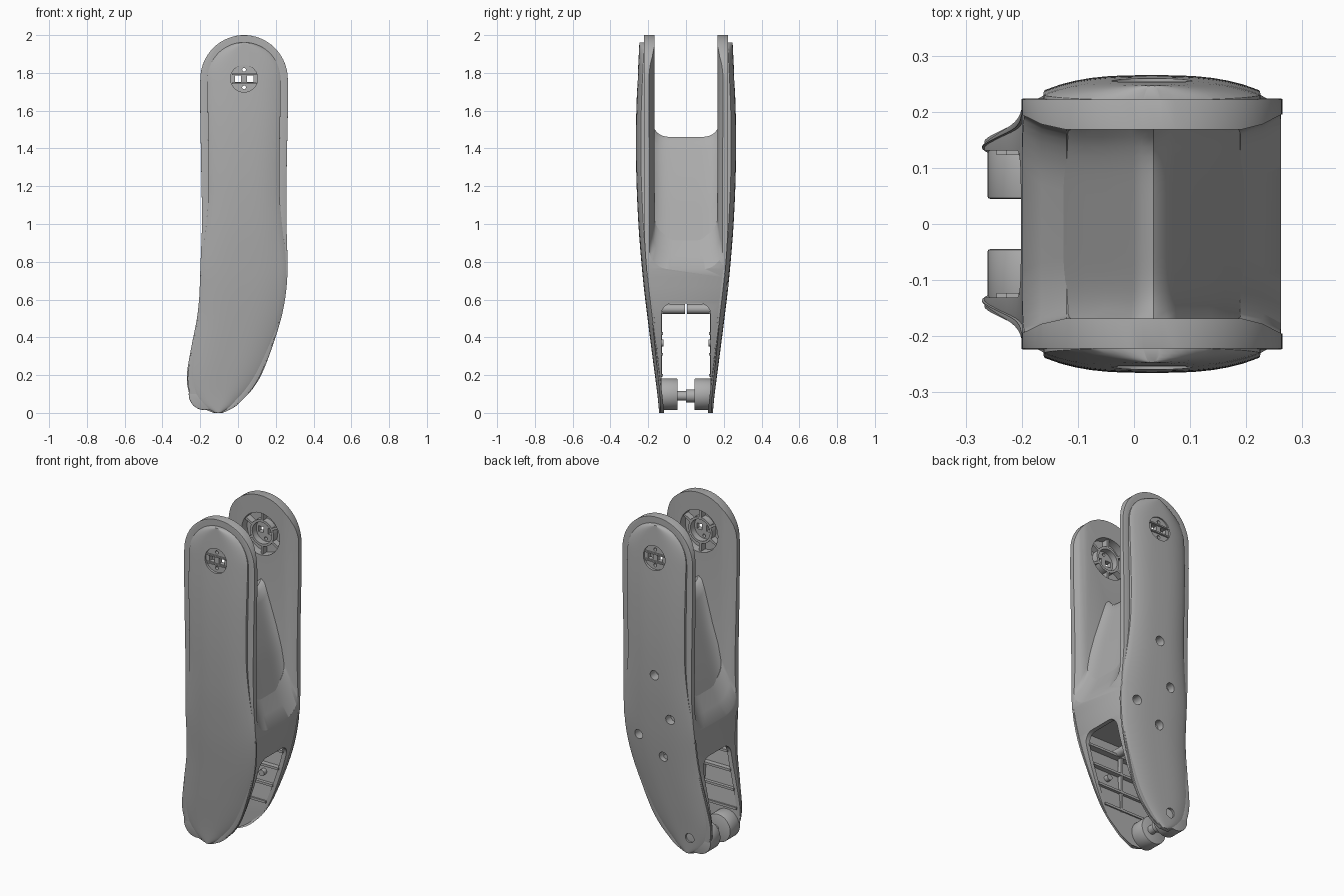
import bpy, bmesh, math
from mathutils import Matrix, Vector

if "Cube" in bpy.data.objects:
    bpy.data.objects.remove(bpy.data.objects["Cube"])

grey = bpy.data.materials.new("plain grey")
grey.use_nodes = True
grey.diffuse_color = (0.42, 0.42, 0.42, 1)
grey.node_tree.nodes["Principled BSDF"].inputs["Base Color"].default_value = (0.42, 0.42, 0.42, 1)

HUB_X, HUB_Z, TOP_R = 0.032, 1.765, 0.235
LEFT = [(0, -.13), (.03, -.20), (.07, -.24), (.12, -.263), (.2, -.27), (.35, -.245),
        (.5, -.215), (.62, -.203), (.75, -.2), (1, -.191), (1.3, -.195), (1.6, -.2), (HUB_Z, -.2)]
RIGHT = [(0, -.08), (.03, -.02), (.07, .025), (.12, .072), (.2, .122), (.35, .18),
         (.5, .226), (.62, .25), (.75, .262), (1, .257), (1.3, .258), (1.6, .264), (HUB_Z, .264)]
CORE_Y = [(0, .135), (.1, .14), (.3, .16), (.6, .19), (.75, .208), (1, .222), (2, .222)]
PANEL_Y = [(0, .142), (.1, .152), (.3, .178), (.6, .216), (.75, .232), (1, .252),
           (1.3, .264), (1.6, .263), (2, .245)]
STEP = [(0, 0), (.74, 0), (.95, .02), (1.2, .038), (2, .038)]


def curve(table, z):
    """Smooth interpolation through a short table."""
    n = len(table)
    i = 0
    while i < n - 2 and z > table[i + 1][0]:
        i += 1

    def slope(k):
        a, b = table[max(k - 1, 0)], table[min(k + 1, n - 1)]
        return (b[1] - a[1]) / (b[0] - a[0])
    (z0, v0), (z1, v1) = table[i], table[i + 1]
    h = z1 - z0
    t = min(max((z - z0) / h, 0), 1)
    return (v0 * (1 + 2 * t) * (1 - t) ** 2 + v1 * t * t * (3 - 2 * t)
            + h * (slope(i) * t * (1 - t) ** 2 + slope(i + 1) * t * t * (t - 1)))


def edges_at(z, inset):
    if z <= HUB_Z:
        return curve(LEFT, z) + inset, curve(RIGHT, z) - inset
    rise = min((z - HUB_Z) / (TOP_R - inset), 1)
    half = (.232 - inset) * math.sqrt(1 - rise * rise)
    return HUB_X - half, HUB_X + half


def make(name, bm):
    bmesh.ops.recalc_face_normals(bm, faces=bm.faces)
    mesh = bpy.data.meshes.new(name)
    bm.to_mesh(mesh)
    bm.free()
    obj = bpy.data.objects.new(name, mesh)
    bpy.context.collection.objects.link(obj)
    mesh.materials.append(grey)
    return obj


def loft(name, rings):
    """Closed solid through equal rings of points."""
    bm = bmesh.new()
    rows = [[bm.verts.new(p) for p in r] for r in rings]
    n = len(rows[0])
    for a, b in zip(rows, rows[1:]):
        for k in range(n):
            bm.faces.new((a[k], a[(k + 1) % n], b[(k + 1) % n], b[k]))
    bm.faces.new(rows[0])
    bm.faces.new(rows[-1])
    return make(name, bm)


def slab(name, z0, z1, inset, y_in, y_out, dome, side=1, rows=64, cols=14):
    """Outline-shaped slab with a domed outer face."""
    rings = []
    for j in range(rows + 1):
        t = .012 + .976 * j / rows
        z = z0 + (z1 - z0) * (1 - math.cos(math.pi * t)) / 2
        l, r = edges_at(z, inset(z))
        us = [2 * k / cols - 1 for k in range(cols + 1)]
        xs = [(l + r) / 2 + u * (r - l) / 2 for u in us]
        ring = [(x, side * (y_out(z) - dome * abs(u) ** 3), z) for x, u in zip(xs, us)]
        ring += [(x, side * y_in(z), z) for x in reversed(xs)]
        rings.append(ring)
    return loft(name, rings)


def cylinder(name, x, z, radius, y0, y1, caps=True, seg=32):
    bm = bmesh.new()
    m = Matrix.Translation((x, (y0 + y1) / 2, z)) @ Matrix.Rotation(math.pi / 2, 4, 'X')
    bmesh.ops.create_cone(bm, cap_ends=caps, segments=seg, radius1=radius, radius2=radius,
                          depth=abs(y1 - y0), matrix=m)
    return make(name, bm)


def box(name, center, size, turn=0):
    bm = bmesh.new()
    m = Matrix.Translation(center) @ Matrix.Rotation(turn, 4, 'Y') @ Matrix.Diagonal(Vector(size)).to_4x4()
    bmesh.ops.create_cube(bm, size=1, matrix=m)
    return make(name, bm)


def finish(obj, cutters=(), bevel=0):
    if bevel:
        m = obj.modifiers.new("bevel", 'BEVEL')
        m.width, m.segments, m.limit_method, m.angle_limit = bevel, 2, 'ANGLE', math.radians(50)
    for c in cutters:
        m = obj.modifiers.new("cut", 'BOOLEAN')
        m.operation, m.solver, m.object = 'DIFFERENCE', 'EXACT', c
    dg = bpy.context.evaluated_depsgraph_get()
    mesh = bpy.data.meshes.new_from_object(obj.evaluated_get(dg))
    obj.modifiers.clear()
    obj.data = mesh


def arch(x, w, bottom, top, r, flip=1):
    """U-shaped section in the y-z plane."""
    pts = [(x, -w, top)]
    for k in range(9):
        a = math.pi + k * math.pi / 16
        pts.append((x, -w + r + r * math.cos(a), bottom + flip * (r + r * math.sin(a))))
    return pts + [(p[0], -p[1], p[2]) for p in reversed(pts)]


# Cutters: upper saddle slot, lower arch, inner pocket
saddle = [(-.3, .2, .74), (-.2, .195, .76), (-.165, .178, .83), (-.12, .168, .93),
          (.19, .168, .93), (.23, .178, .83), (.262, .195, .76), (.36, .2, .74)]
slot = loft("upper_slot_cutter", [arch(x, w, b, 2.2, .11) for x, w, b in saddle])
opening = loft("lower_slot_cutter", [arch(x, .131, .58, -.2, .06, -1) for x in (-.4, .4)])
pocket_y = lambda z: curve(CORE_Y, z) - .02
pocket = slab("pocket_cutter", .19, .62, lambda z: .03, lambda z: -pocket_y(z), pocket_y, 0)
cutters = [slot, opening, pocket]

# Cutters: hub recesses and windows, on both sides
hub_cuts = []
for s in (-1, 1):
    hub_cuts.append(cylinder("hub_recess_cutter", HUB_X, HUB_Z + .005, .125, s * .15, s * .218))
    hub_cuts.append(cylinder("hub_cap_cutter", HUB_X, HUB_Z + .005, .072, s * .245, s * .3))
    for d in (-1, 1):
        hub_cuts.append(cylinder("hub_pin_cutter", HUB_X, HUB_Z + .005 + d * .047, .01, s * .21, s * .3, seg=12))
        hub_cuts.append(box("hub_window_cutter", (HUB_X + d * .032, s * .23, HUB_Z + .005), (.034, .2, .034)))

# Cutters: screw holes on the back plate only
screws = [(.03, 1.07, .2), (-.06, .82, .19), (.16, .67, .16), (0, .575, .17), (-.13, .1, .12)]
screw_cuts = [cylinder("screw_cutter", x, z, .028, y, .32, seg=24) for x, z, y in screws]

# Core: two rims joined through the middle
core_y = lambda z: curve(CORE_Y, z)
core = slab("core_frame", 0, 2, lambda z: .004 if z < .75 else 0, lambda z: -core_y(z), core_y, 0)
finish(core, cutters + hub_cuts + screw_cuts, .014)

# Raised outer panels
for s, label in ((-1, "front"), (1, "back")):
    panel = slab(label + "_panel", 0, 1.962, lambda z: curve(STEP, z),
                 lambda z: max(.132, core_y(z) - .012), lambda z: curve(PANEL_Y, z), .026, s)
    finish(panel, hub_cuts + (screw_cuts if s > 0 else []), .01)

for c in cutters + hub_cuts + screw_cuts:
    bpy.data.objects.remove(c)

# Wedge web between the plates, flared where it meets them
wedge = [(-.13, .9), (-.12, .94), (-.085, 1.08), (-.05, 1.2), (-.002, 1.39), (.014, 1.44), (.035, 1.46),
         (.056, 1.44), (.072, 1.39), (.13, 1.2), (.16, 1.08), (.19, .94), (.2, .9)]
rings = []
for k in range(21):
    y = .172 * (k / 10 - 1)
    flare = abs(k / 10 - 1) ** 6
    rings.append([(.035 + (x - .035) * (1 + .1 * flare), y, z + .05 * flare * (z > 1)) for x, z in wedge])
loft("wedge_web", rings)

for s, label in ((-1, "front"), (1, "back")):
    # Hub ring, spokes and outer bar
    ring = cylinder(label + "_hub_ring", HUB_X, HUB_Z + .005, .078, s * .18, s * .222, caps=False)
    m = ring.modifiers.new("wall", 'SOLIDIFY')
    m.thickness = .014
    finish(ring)
    for k in range(6):
        a = k * math.pi / 3 + math.pi / 6
        box(label + "_hub_spoke", (HUB_X + .1 * math.cos(a), s * .2, HUB_Z + .005 + .1 * math.sin(a)),
            (.05, .04, .014), -a)
    for d in (-1, 1):
        box(label + "_hub_bar", (HUB_X, s * .247, HUB_Z + .005 + d * .024), (.13, .016, .008))
    # Lower pivot boss and post
    finish(cylinder(label + "_pivot_boss", -.178, .098, .083, s * .045, s * .14, seg=40), bevel=.004)
    cylinder(label + "_cross_post", 0, .55, .026, s * .006, s * .18, seg=20)
    # Stiffening ribs inside the lower wall
    for z in (.2, .31, .42, .53):
        l, r = edges_at(z, .025)
        box(label + "_rib", ((l + r) / 2, s * (pocket_y(z) + .131) / 2, z), (r - l, pocket_y(z) - .115, .014))
    box(label + "_upright_rib", (-.02, s * .139, .38), (.014, .026, .38))
    cylinder(label + "_rib_post", .07, .37, .018, s * .12, s * .15, seg=16)

# Pivot shaft
cylinder("pivot_shaft", -.16, .09, .025, -.06, .06, seg=24)
cylinder("pivot_collar", -.16, .09, .034, .0, .05, seg=24)

for obj in bpy.context.scene.objects:
    obj.select_set(obj.type == 'MESH')
    if obj.type == 'MESH':
        bpy.context.view_layer.objects.active = obj
bpy.ops.object.shade_smooth_by_angle(angle=math.radians(35))
